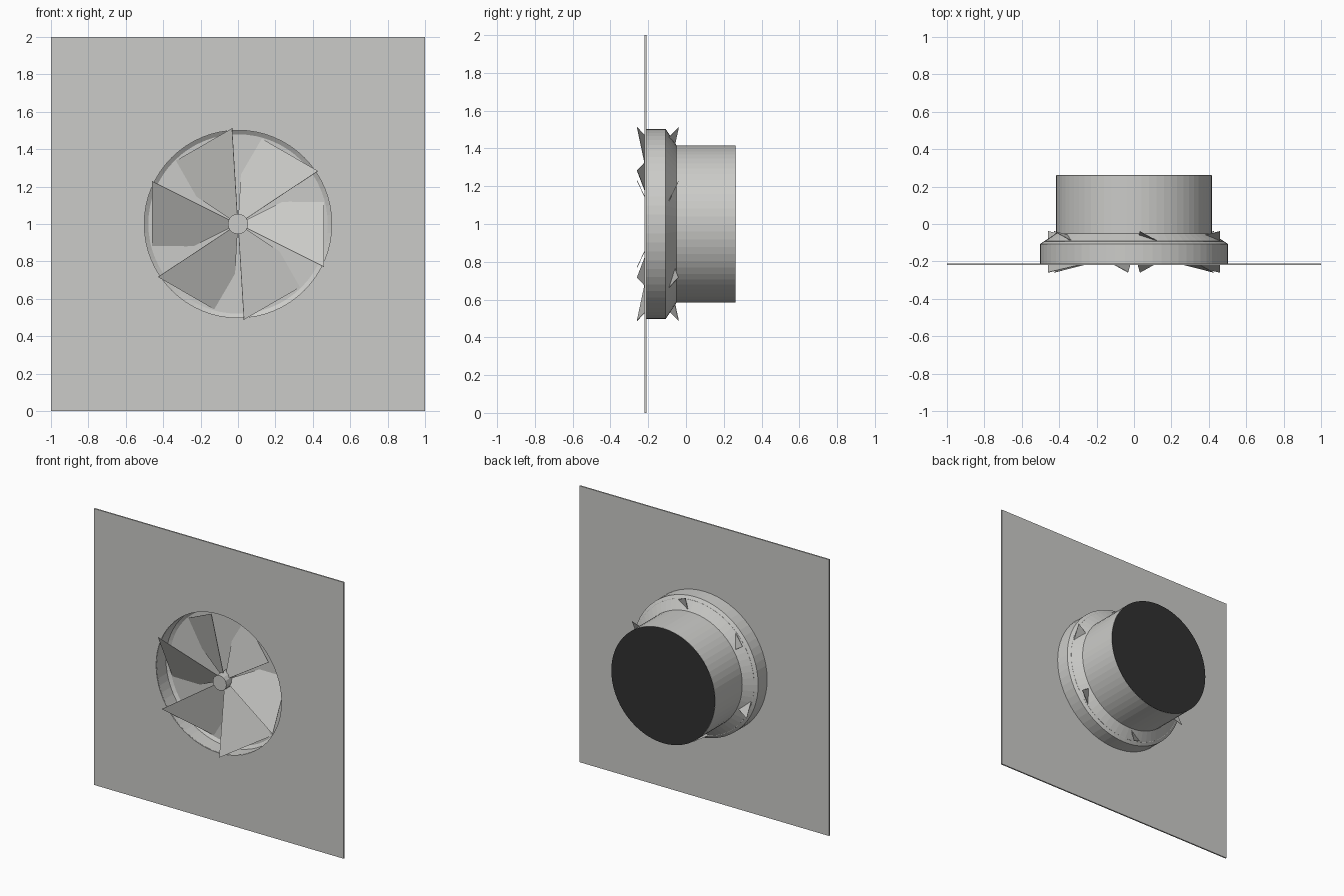
import bpy, bmesh, math
from mathutils import Vector

if "Cube" in bpy.data.objects:
    bpy.data.objects.remove(bpy.data.objects["Cube"])

SEG = 64
CZ = 1.0            # height of the fan axis


def mat(name, col):
    m = bpy.data.materials.new(name)
    m.diffuse_color = (*col, 1)
    m.use_nodes = True
    m.node_tree.nodes["Principled BSDF"].inputs["Base Color"].default_value = m.diffuse_color
    return m


GREY = mat("warm grey", (0.6, 0.6, 0.58))
DARK = mat("near black", (0.03, 0.03, 0.03))


def finish(name, bm, material, thickness=0):
    me = bpy.data.meshes.new(name)
    bmesh.ops.recalc_face_normals(bm, faces=bm.faces)
    bm.to_mesh(me)
    bm.free()
    ob = bpy.data.objects.new(name, me)
    bpy.context.collection.objects.link(ob)
    me.materials.append(material)
    if thickness:
        s = ob.modifiers.new("thickness", 'SOLIDIFY')
        s.thickness = thickness
        s.offset = 0
    return ob


def ring(bm, r, y, n=SEG, square=False):
    """Circle (or matching square outline) of vertices around the fan axis."""
    out = []
    for i in range(n):
        a = 2 * math.pi * i / n
        c, s = math.cos(a), math.sin(a)
        k = r / max(abs(c), abs(s)) if square else r
        out.append(bm.verts.new((k * c, y, CZ + k * s)))
    return out


def bridge(bm, a, b):
    n = len(a)
    for i in range(n):
        j = (i + 1) % n
        bm.faces.new((a[i], a[j], b[j], b[i]))


def lathe(name, profile, material, n=SEG, cap_front=False, cap_back=False, thickness=0):
    bm = bmesh.new()
    rings = [ring(bm, r, y, n) for r, y in profile]
    for a, b in zip(rings, rings[1:]):
        bridge(bm, a, b)
    if cap_front:
        bm.faces.new(rings[0])
    if cap_back:
        bm.faces.new(rings[-1])
    return finish(name, bm, material, thickness)


# Square wall panel with a round opening
bm = bmesh.new()
bridge(bm, ring(bm, 0.502, -0.215), ring(bm, 1.0, -0.215, square=True))
finish("wall_panel", bm, GREY, 0.01)

# Stepped housing: wide collar, sloped shoulder, narrower duct
lathe("housing", [(0.502, -0.215), (0.502, -0.108), (0.415, -0.05), (0.415, 0.26)],
      GREY, thickness=0.002)

# Floor disc inside the collar, dark disc closing the duct
lathe("inner_floor", [(0.481, -0.094), (0.481, -0.092)], GREY, cap_front=True, cap_back=True)
lathe("duct_end", [(0.415, 0.258), (0.415, 0.2615)], DARK, cap_front=True, cap_back=True)

# Hub
lathe("hub", [(0.055, -0.21), (0.055, -0.092)], GREY, n=12, cap_front=True, cap_back=True)


# Six pitched flat blades
def polar(r, deg, y):
    a = math.radians(deg)
    return Vector((r * math.cos(a), y, CZ + r * math.sin(a)))


for k in range(6):
    mid = 60 * k
    bm = bmesh.new()
    pts = [polar(0.055, mid - 26.5, -0.162), polar(0.513, mid - 26.5, -0.259),
           polar(0.513, mid + 26.5, -0.039), polar(0.055, mid + 26.5, -0.138)]
    bm.faces.new([bm.verts.new(p) for p in pts])
    finish(f"fan_blade_{k + 1}", bm, GREY, 0.003)
